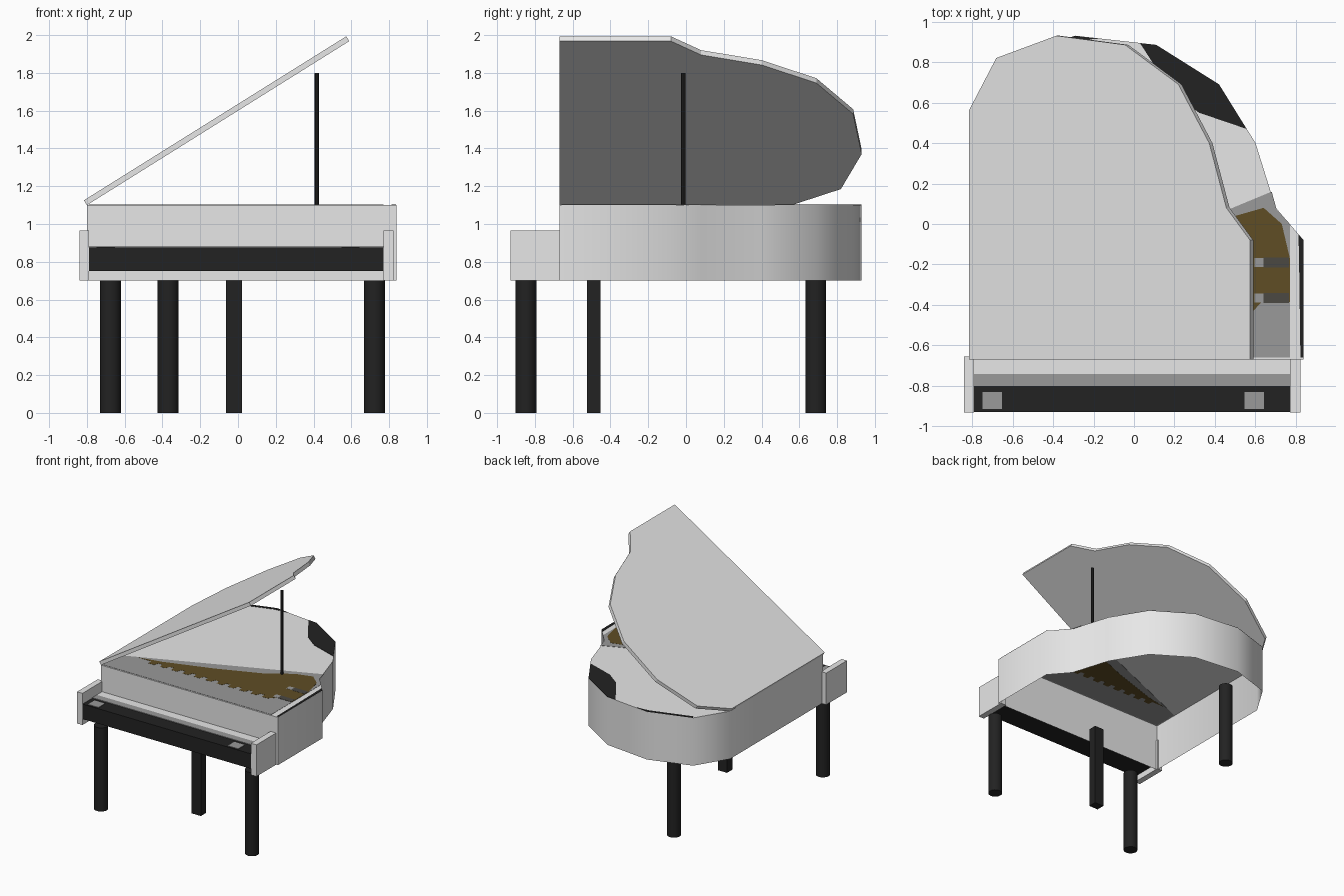
import bpy, bmesh, math
from mathutils import Matrix

if "Cube" in bpy.data.objects:
    bpy.data.objects.remove(bpy.data.objects["Cube"])


def material(name, rgb):
    m = bpy.data.materials.new(name)
    m.diffuse_color = (*rgb, 1)
    m.use_nodes = True
    m.node_tree.nodes["Principled BSDF"].inputs["Base Color"].default_value = m.diffuse_color
    return m


WHITE = material("white lacquer", (0.80, 0.80, 0.80))
GREY = material("mid grey", (0.32, 0.32, 0.32))
DARK = material("dark grey", (0.07, 0.065, 0.055))
BLACK = material("black", (0.016, 0.016, 0.016))
GOLD = material("old gold", (0.115, 0.075, 0.018))


def finish(bm, name, mat, recalc=True):
    if recalc:
        bmesh.ops.recalc_face_normals(bm, faces=bm.faces)
    me = bpy.data.meshes.new(name)
    bm.to_mesh(me)
    bm.free()
    me.materials.append(mat)
    ob = bpy.data.objects.new(name, me)
    bpy.context.collection.objects.link(ob)
    return ob


def prism(name, pts, z0, z1, mat, matrix=None):
    """Closed plan outline extruded from z0 to z1."""
    bm = bmesh.new()
    f = bm.faces.new([bm.verts.new((x, y, z0)) for x, y in pts])
    r = bmesh.ops.extrude_face_region(bm, geom=[f])
    for v in r["geom"]:
        if isinstance(v, bmesh.types.BMVert):
            v.co.z = z1
    if matrix:
        bm.transform(matrix)
    return finish(bm, name, mat)


def box(name, x0, x1, y0, y1, z0, z1, mat):
    return prism(name, [(x0, y0), (x1, y0), (x1, y1), (x0, y1)], z0, z1, mat)


def post(name, x, y, z0, z1, r, n, mat):
    ob = prism(name, [(x + r * math.cos(2 * math.pi * i / n), y + r * math.sin(2 * math.pi * i / n))
                      for i in range(n)], z0, z1, mat)
    smooth(ob, 40)
    return ob


def smooth(ob, deg):
    bpy.ops.object.select_all(action='DESELECT')
    ob.select_set(True)
    bpy.context.view_layer.objects.active = ob
    bpy.ops.object.shade_smooth_by_angle(angle=math.radians(deg))


# Plan outline shared by case and lid
OUTLINE = [(-0.80, -0.67), (0.838, -0.67), (0.838, -0.08), (0.70, 0.08), (0.60, 0.40),
           (0.42, 0.69), (0.11, 0.885), (-0.29, 0.93), (-0.64, 0.82), (-0.80, 0.56)]
TOP = 1.10

# Case: thin rim walls with a closed top, open underneath
bm = bmesh.new()
low = [bm.verts.new((x, y, 0.70)) for x, y in OUTLINE]
high = [bm.verts.new((x, y, TOP)) for x, y in OUTLINE]
n = len(OUTLINE)
for i in range(n):
    j = (i + 1) % n
    bm.faces.new((low[i], low[j], high[j], high[i]))
bm.faces.new(high)
smooth(finish(bm, "case", WHITE, recalc=False), 42.5)


def inlay(name, pts, half, mat):
    prism(name, pts, TOP - half, TOP + half, mat)


# Inlays on the case top: soundboard, string frame, dark patches
inlay("soundboard", [(-0.79, -0.66), (0.77, -0.66), (0.77, 0.0), (0.705, 0.07), (0.68, 0.16),
                     (-0.79, -0.45)], 0.002, GREY)
teeth = []
for i in range(11):
    x = -0.56 + i * 0.105
    teeth += [(x, -0.40), (x + 0.035, -0.40), (x + 0.04, -0.44), (x + 0.09, -0.44)]
inlay("string_frame", [(-0.64, -0.40)] + teeth +
      [(0.63, -0.385), (0.77, -0.385), (0.77, -0.17), (0.73, 0.0), (0.64, 0.08), (0.50, 0.04),
       (0.30, -0.09), (-0.05, -0.23), (-0.45, -0.36)], 0.003, GOLD)
for y in (-0.365, -0.19):
    inlay("frame_bar", [(0.64, y - 0.025), (0.765, y - 0.025), (0.765, y + 0.025), (0.64, y + 0.025)],
          0.004, DARK)
    inlay("frame_hole", [(0.595, y - 0.022), (0.64, y - 0.022), (0.64, y + 0.022), (0.595, y + 0.022)],
          0.004, GREY)
inlay("tail_dark_patch", [(0.03, 0.893), (0.09, 0.80), (0.20, 0.64), (0.32, 0.55), (0.555, 0.47),
                          (0.42, 0.689), (0.11, 0.884)], 0.003, BLACK)
inlay("back_dark_edge", [(-0.63, 0.80), (-0.29, 0.905), (-0.18, 0.915), (-0.29, 0.929),
                         (-0.638, 0.82)], 0.003, BLACK)
inlay("side_dark_edge", [(0.822, -0.66), (0.837, -0.66), (0.837, -0.08), (0.812, -0.052),
                         (0.815, -0.15)], 0.003, BLACK)

# Lid: same outline, hinged open on the left edge
hinge = Matrix.Translation((-0.80, 0, TOP))
swing = hinge @ Matrix.Rotation(math.radians(-32), 4, 'Y') @ hinge.inverted()
prism("lid", OUTLINE, TOP, TOP + 0.03, WHITE, swing)
post("lid_prop", 0.418, -0.015, TOP, 1.80, 0.012, 8, BLACK)

# Keyboard: dark key bed with lighter strips behind the keys
box("keyboard", -0.79, 0.775, -0.928, -0.67, 0.75, 0.875, BLACK)
box("key_back_strip", -0.79, 0.775, -0.80, -0.74, 0.875, 0.88, GREY)
box("key_ledge", -0.79, 0.775, -0.74, -0.67, 0.875, 0.88, WHITE)
for x in (-0.70, 0.595):
    box("key_block", x - 0.048, x + 0.048, -0.915, -0.83, 0.875, 0.879, GREY)

# Cheeks at both ends of the keyboard
box("left_cheek", -0.84, -0.79, -0.93, -0.655, 0.70, 0.965, WHITE)
box("right_cheek", 0.77, 0.822, -0.93, -0.655, 0.70, 0.965, WHITE)

# Legs and pedal column
for name, x, y in (("front_left_leg", -0.675, -0.847), ("front_right_leg", 0.722, -0.847),
                   ("back_leg", -0.37, 0.687)):
    post(name, x, y, 0, 0.70, 0.055, 16, BLACK)
box("pedal_column", -0.063, 0.022, -0.523, -0.452, 0, 0.70, BLACK)
